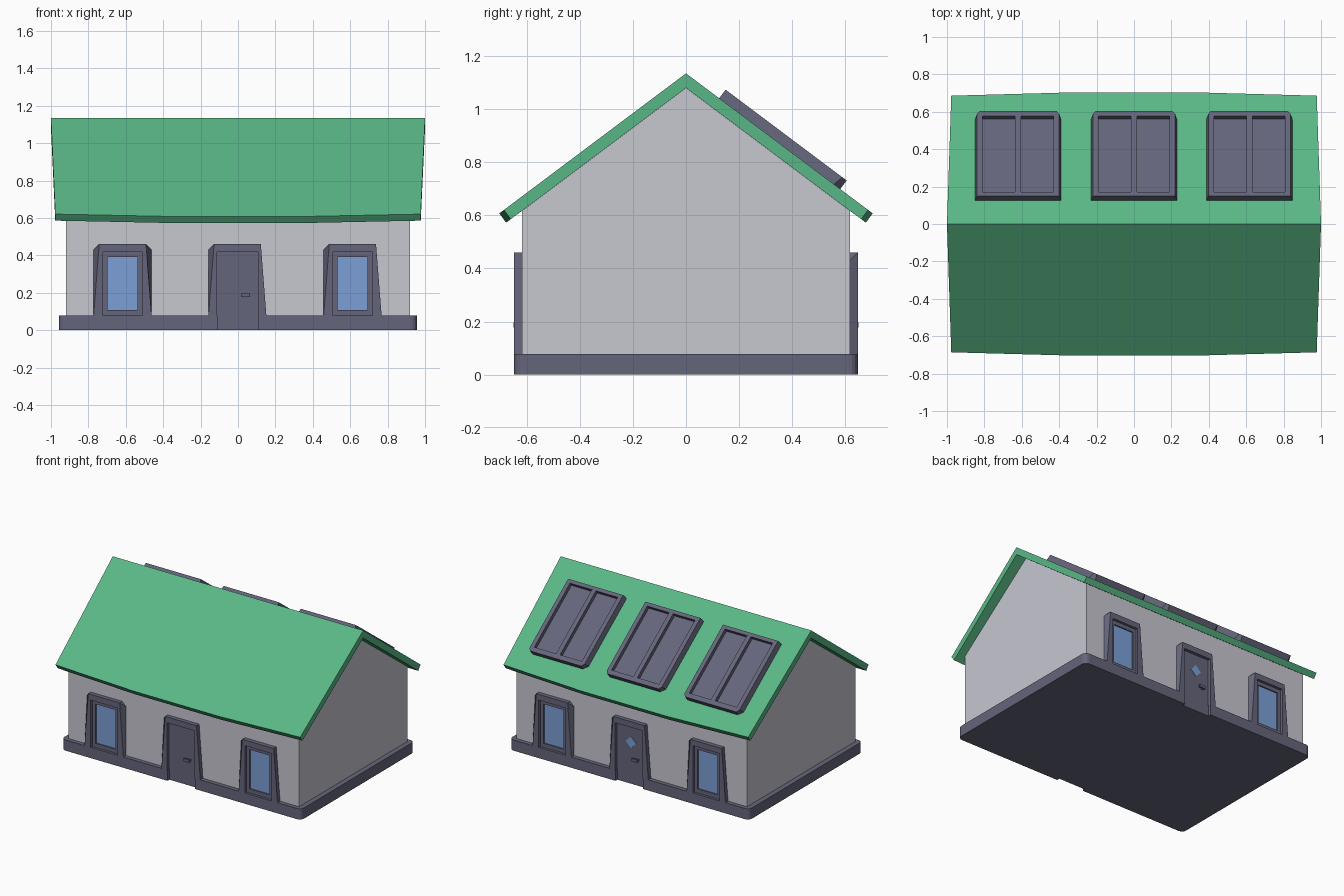
import bpy, bmesh
from math import pi, atan, cos, sin
from mathutils import Matrix, Vector

old = bpy.data.objects.get("Cube")
if old:
    bpy.data.objects.remove(old, do_unlink=True)


def material(name, rgb):
    m = bpy.data.materials.new(name)
    m.use_nodes = True
    m.diffuse_color = (*rgb, 1)
    m.node_tree.nodes["Principled BSDF"].inputs["Base Color"].default_value = (*rgb, 1)
    return m


GREEN = material("roof green", (0.10, 0.48, 0.24))
WALL = material("wall grey", (0.57, 0.57, 0.63))
SLATE = material("slate trim", (0.13, 0.13, 0.20))
GLASS = material("window glass", (0.20, 0.35, 0.68))


def finish(name, bm, mats, place=Matrix()):
    bmesh.ops.remove_doubles(bm, verts=bm.verts, dist=0.0005)
    bmesh.ops.dissolve_degenerate(bm, edges=bm.edges, dist=0.0005)
    bmesh.ops.recalc_face_normals(bm, faces=bm.faces)
    mesh = bpy.data.meshes.new(name)
    bm.to_mesh(mesh)
    bm.free()
    for m in mats:
        mesh.materials.append(m)
    ob = bpy.data.objects.new(name, mesh)
    bpy.context.collection.objects.link(ob)
    mesh.transform(place)
    return ob


def loft(bm, loops, cap_start=True, cap_end=True):
    """Skin a list of equal-length point loops; return the end cap."""
    rings = [[bm.verts.new(p) for p in lp] for lp in loops]
    for a, b in zip(rings, rings[1:]):
        for i in range(len(a)):
            j = (i + 1) % len(a)
            bm.faces.new((a[i], a[j], b[j], b[i]))
    if cap_start:
        bm.faces.new(rings[0])
    return bm.faces.new(rings[-1]) if cap_end else None


def box(name, lo, hi, mat, place=Matrix()):
    bm = bmesh.new()
    loop = [(lo[0], lo[1]), (hi[0], lo[1]), (hi[0], hi[1]), (lo[0], hi[1])]
    loft(bm, [[(x, y, z) for x, y in loop] for z in (lo[2], hi[2])])
    return finish(name, bm, [mat], place)


def rect(half, bottom, top, w):
    """Rectangle with doubled top corners, to match six-point outlines."""
    r, l = (half, top, w), (-half, top, w)
    return [(-half, bottom, w), (half, bottom, w), r, r, l, l]


def outer_loops(half, bottom, top, depth, cut, left=True, right=True):
    """Outline at the wall, with cut corners, and the tapered front outline."""
    n = half - cut
    ru = (half, top - cut) if right else (n, top)
    lu = (-half, top - cut) if left else (-n, top)
    back = [(-half, bottom), (half, bottom), ru, (n, top), (-n, top), lu]
    front = [(-half, bottom), (half, bottom), (n, top), (n, top), (-n, top), (-n, top)]
    return [[(*p, 0) for p in back], [(*p, depth) for p in front]]


# Walls with gable ends
bm = bmesh.new()
gable = [(-0.617, 0.04), (0.617, 0.04), (0.617, 0.617), (0, 1.08), (-0.617, 0.617)]
loft(bm, [[(x, y, z) for y, z in gable] for x in (-0.92, 0.92)])
finish("walls", bm, [WALL])

# Foundation with rounded corners and door notches
FX, FY, R = 0.957, 0.647, 0.035
half_plan = [(-0.11, -FY), (-0.11, -0.622), (0.11, -0.622), (0.11, -FY)]
for cy, start in ((-1, -pi / 2), (1, 0)):
    for k in range(5):
        a = start + k * pi / 8
        half_plan.append((FX - R + R * cos(a), cy * (FY - R) + R * sin(a)))
plan = half_plan + [(-x, -y) for x, y in half_plan[:4]]
plan += [(-x, -y) for x, y in half_plan[4:]]
bm = bmesh.new()
loft(bm, [[(x, y, z) for x, y in plan] for z in (0, 0.077)])
finish("foundation", bm, [SLATE])

# Roof slab, its eaves bowed outward in the middle
bm = bmesh.new()
sections = []
for t in (-1, -0.7, -0.35, 0.35, 0.7, 1):
    e = 0.706 - 0.02 * max(0, abs(t) - 0.25) / 0.75
    z = 1.135 - 0.75 * e
    xe = t * 0.977
    sections.append([(t, 0, 1.135), (xe, e, z), (xe, e - 0.026, z - 0.035),
                     (t, 0, 1.08), (xe, 0.026 - e, z - 0.035), (xe, -e, z)])
loft(bm, sections)
finish("roof", bm, [GREEN])


# Windows and doors, shared by both long sides
def window(name, place, left=True, right=True):
    bm = bmesh.new()
    loops = outer_loops(0.155, 0.075, 0.46, 0.03, 0.03, left, right)
    loops += [rect(0.106, 0.077, 0.418, 0.03), rect(0.106, 0.077, 0.418, 0.012),
              rect(0.08, 0.107, 0.39, 0.012), rect(0.08, 0.107, 0.39, 0.003)]
    loft(bm, loops, cap_start=False).material_index = 1
    finish(name, bm, [SLATE, GLASS], place)


def door(side, place):
    bm = bmesh.new()
    loops = outer_loops(0.155, 0.075, 0.46, 0.03, 0.03, True, False)
    loops += [rect(0.11, 0.075, 0.418, 0.03), rect(0.11, 0.075, 0.418, 0.005)]
    loft(bm, loops, cap_start=False, cap_end=False)
    sill = [f for f in bm.faces if all(v.co.y < 0.076 for v in f.verts)]
    bmesh.ops.delete(bm, geom=sill, context='FACES')
    finish(side + "_door_frame", bm, [SLATE], place)
    box(side + "_door", (-0.11, 0, -0.01), (0.11, 0.418, 0.008), SLATE, place)
    box(side + "_handle_stem", (0.05, 0.177, 0.008), (0.065, 0.193, 0.026), SLATE, place)
    box(side + "_handle_lever", (0.02, 0.177, 0.022), (0.067, 0.197, 0.032), SLATE, place)


for side, turn in (("front", 0), ("back", pi)):
    wall = (Matrix.Rotation(turn, 4, 'Z') @ Matrix.Translation((0, -0.617, 0))
            @ Matrix.Rotation(pi / 2, 4, 'X'))
    window(side + "_window_a", wall @ Matrix.Translation((-0.617, 0, 0)))
    window(side + "_window_b", wall @ Matrix.Translation((0.613, 0, 0)), right=False)
    door(side, wall @ Matrix.Translation((-0.003, 0, 0)))

# Diamond pane in the back door
tilt = wall @ Matrix.Translation((0, 0.3, 0)) @ Matrix.Rotation(pi / 4, 4, 'Z')
box("door_pane", (-0.03, -0.03, 0.006), (0.03, 0.03, 0.011), GLASS, tilt)

# Solar panels on the back slope
for i, x in enumerate((-0.62, 0, 0.617)):
    place = (Matrix.Translation((x, 0.125, 1.135 - 0.75 * 0.125))
             @ Matrix.Rotation(-atan(0.75), 4, 'X'))
    bm = bmesh.new()
    loops = outer_loops(0.23, 0, 0.57, 0.04, 0.03)
    # Front keeps nearly full width with small corner cuts
    loops[1] = [(-0.22, 0, 0.04), (0.22, 0, 0.04), (0.22, 0.55, 0.04),
                (0.205, 0.57, 0.04), (-0.205, 0.57, 0.04), (-0.22, 0.55, 0.04)]
    loops += [rect(0.19, 0.026, 0.536, 0.04), rect(0.19, 0.026, 0.536, 0.012)]
    loft(bm, loops)
    finish("solar_panel_%d" % (i + 1), bm, [SLATE], place)
    box("solar_panel_bar_%d" % (i + 1), (-0.016, 0.02, 0.01), (0.016, 0.54, 0.0395),
        SLATE, place)
